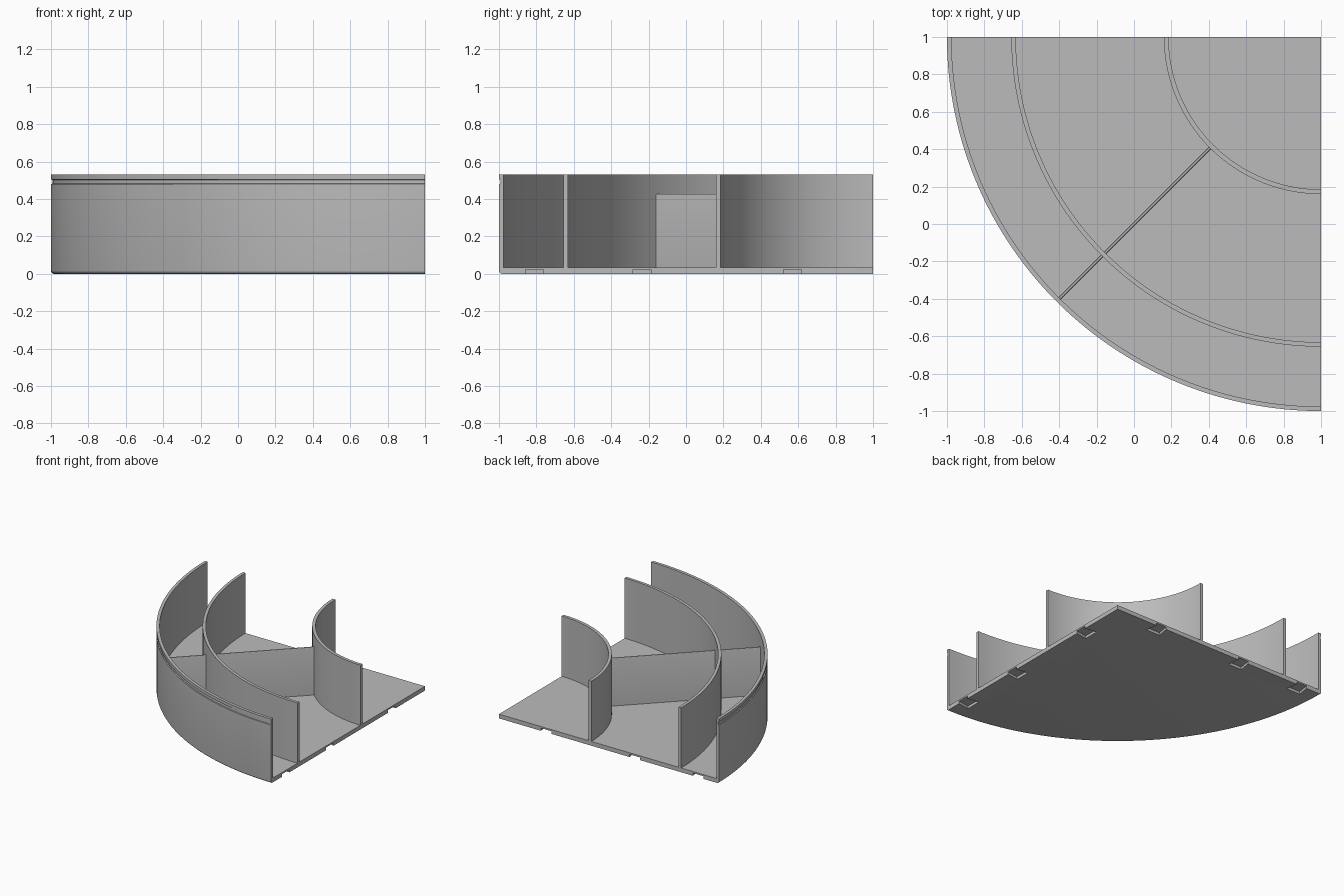
import bpy, bmesh, math
from mathutils import Matrix, Vector

cube = bpy.data.objects.get("Cube")
if cube:
    bpy.data.objects.remove(cube, do_unlink=True)

# One plain grey for the whole organiser
COLOR = (0.5, 0.5, 0.5, 1)
grey = bpy.data.materials.new("grey plastic")
grey.diffuse_color = COLOR
grey.use_nodes = True
grey.node_tree.nodes["Principled BSDF"].inputs["Base Color"].default_value = COLOR

CENTER = Vector((1, 1, 0))   # corner that all the arcs share
SEGMENTS = 72
FLOOR = 0.035
TOP = 0.53


def finish(name, bm):
    bmesh.ops.remove_doubles(bm, verts=bm.verts, dist=1e-5)
    bmesh.ops.recalc_face_normals(bm, faces=bm.faces)
    mesh = bpy.data.meshes.new(name)
    bm.to_mesh(mesh)
    bm.free()
    mesh.materials.append(grey)
    obj = bpy.data.objects.new(name, mesh)
    bpy.context.collection.objects.link(obj)
    return obj


def quarter_sweep(name, profile):
    """Sweep a closed (radius, z) profile through the quarter circle."""
    bm = bmesh.new()
    rings = []
    for i in range(SEGMENTS + 1):
        a = math.pi + math.pi / 2 * i / SEGMENTS
        rings.append([bm.verts.new(CENTER + Vector((r * math.cos(a), r * math.sin(a), z)))
                      for r, z in profile])
    n = len(profile)
    for a, b in zip(rings, rings[1:]):
        for j in range(n):
            k = (j + 1) % n
            if profile[j][0] == 0 and profile[k][0] == 0:
                continue
            bm.faces.new((a[j], a[k], b[k], b[j]))
    bm.faces.new(rings[0])
    bm.faces.new(rings[-1])
    return finish(name, bm)


def prism(name, outline, z0, z1, matrix):
    """Extrude a plan outline upward and place it."""
    bm = bmesh.new()
    face = bm.faces.new([bm.verts.new((x, y, z0)) for x, y in outline])
    ext = bmesh.ops.extrude_face_region(bm, geom=[face])
    for v in ext["geom"]:
        if isinstance(v, bmesh.types.BMVert):
            v.co.z = z1
    bm.transform(matrix)
    return finish(name, bm)


def smooth(obj):
    bpy.ops.object.select_all(action='DESELECT')
    obj.select_set(True)
    bpy.context.view_layer.objects.active = obj
    bpy.ops.object.shade_smooth_by_angle(angle=math.radians(30))


# Tray: floor and grooved outer wall with a rounded lower edge
rounding = [(1.982 + 0.018 * math.sin(t), 0.018 - 0.018 * math.cos(t))
            for t in [math.pi / 2 * i / 5 for i in range(6)]]
groove = [(2, 0.48), (1.993, 0.482), (1.993, 0.503), (2, 0.505)]
tray = quarter_sweep("tray", [(0, 0)] + rounding + groove + [
    (2, TOP), (1.976, TOP), (1.976, FLOOR), (0, FLOOR)])

# Dovetail connector slots under both straight edges
dovetail = [(-0.048, 0.02), (-0.048, 0), (-0.064, -0.1),
            (0.064, -0.1), (0.048, 0), (0.048, 0.02)]
for distance in (0.43, 1.235, 1.81):
    on_back = Matrix.Translation((1 - distance, 1, 0))
    on_side = Matrix.Translation((1, 1 - distance, 0)) @ Matrix.Rotation(-math.pi / 2, 4, 'Z')
    for place in (on_back, on_side):
        cutter = prism("slot_cutter", dovetail, -0.02, 0.022, place)
        cutter.hide_render = True
        mod = tray.modifiers.new("slot", 'BOOLEAN')
        mod.operation = 'DIFFERENCE'
        mod.solver = 'EXACT'
        mod.object = cutter
        bpy.context.view_layer.objects.active = tray
        bpy.ops.object.modifier_apply(modifier=mod.name)
        bpy.data.objects.remove(cutter, do_unlink=True)
smooth(tray)

# Curved partitions
for name, r0, r1 in (("inner_partition", 0.815, 0.84), ("middle_partition", 1.632, 1.656)):
    smooth(quarter_sweep(name, [(r0, FLOOR - 0.005), (r1, FLOOR - 0.005), (r1, TOP), (r0, TOP)]))

# Diagonal dividers with softened top edges
diagonal = Matrix.Translation(CENTER) @ Matrix.Rotation(math.radians(225), 4, 'Z')
for name, r0, r1 in (("inner_divider", 0.832, 1.64), ("outer_divider", 1.648, 1.982)):
    h = 0.008
    plate = prism(name, [(r0, -h), (r1, -h), (r1, h), (r0, h)], FLOOR - 0.005, 0.428, diagonal)
    bm = bmesh.new()
    bm.from_mesh(plate.data)
    along = (diagonal.to_3x3() @ Vector((1, 0, 0))).normalized()
    rims = [e for e in bm.edges if all(v.co.z > 0.4 for v in e.verts)
            and abs((e.verts[0].co - e.verts[1].co).normalized().dot(along)) > 0.9]
    bmesh.ops.bevel(bm, geom=rims, offset=0.006, segments=3, profile=0.5, affect='EDGES')
    bm.to_mesh(plate.data)
    bm.free()
    smooth(plate)
